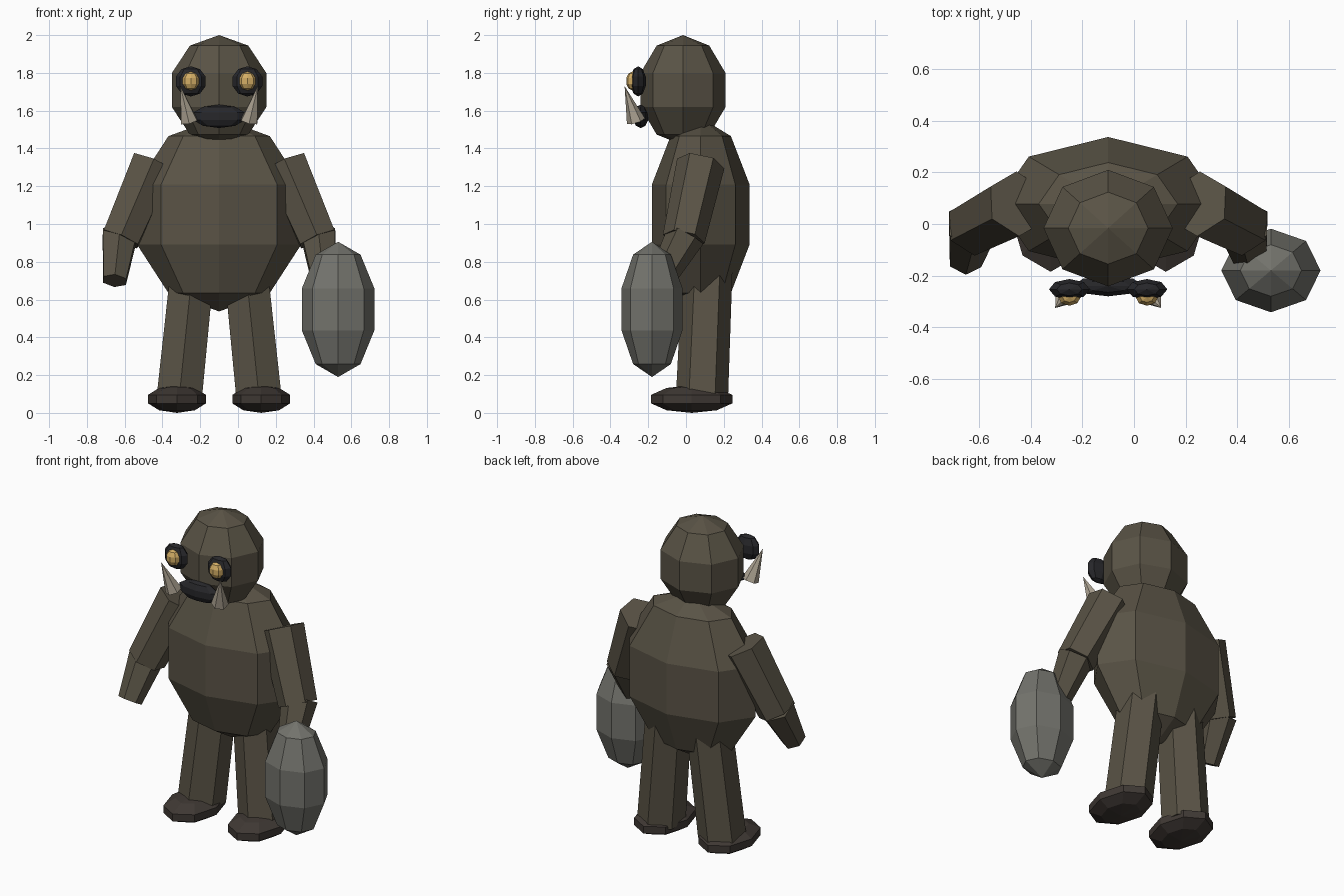
import bpy, bmesh
from mathutils import Vector, Matrix

if "Cube" in bpy.data.objects:
    bpy.data.objects.remove(bpy.data.objects["Cube"])

CX = -0.10  # the figure's plane of symmetry


def material(name, rgb):
    m = bpy.data.materials.new(name)
    m.diffuse_color = (*rgb, 1)
    m.use_nodes = True
    m.node_tree.nodes["Principled BSDF"].inputs["Base Color"].default_value = m.diffuse_color
    return m


HIDE = material("hide", (0.10, 0.086, 0.06))
SHOE = material("dark_hide", (0.05, 0.04, 0.034))
BLACK = material("black", (0.02, 0.02, 0.023))
GOLD = material("gold", (0.65, 0.42, 0.13))
IVORY = material("ivory", (0.42, 0.37, 0.29))
STONE = material("stone", (0.17, 0.17, 0.15))


def finish(name, bm, mat):
    me = bpy.data.meshes.new(name)
    bm.to_mesh(me)
    bm.free()
    me.materials.append(mat)
    ob = bpy.data.objects.new(name, me)
    bpy.context.collection.objects.link(ob)
    return ob


def ball(name, centre, radii, mat):
    """Low-poly ellipsoid, 8 segments by 5 bands."""
    bm = bmesh.new()
    bmesh.ops.create_uvsphere(bm, u_segments=8, v_segments=5, radius=1,
                              matrix=Matrix.Translation(centre) @ Matrix.Diagonal((*radii, 1)))
    return finish(name, bm, mat)


def limb(name, low, high, r_low, r_high, mat):
    """Tapered six-sided prism from the low point to the high point."""
    a, b = Vector(low), Vector(high)
    turn = Vector((0, 0, 1)).rotation_difference(b - a).to_matrix().to_4x4()
    bm = bmesh.new()
    bmesh.ops.create_cone(bm, cap_ends=True, segments=6, radius1=r_low, radius2=r_high,
                          depth=(b - a).length,
                          matrix=Matrix.Translation((a + b) / 2) @ turn)
    return finish(name, bm, mat)


# Torso, head and mouth
ball("body", (CX, 0.078, 1.05), (0.457, 0.272, 0.513), HIDE)
ball("head", (CX, -0.016, 1.709), (0.263, 0.237, 0.291), HIDE)
ball("mouth", (CX, -0.24, 1.57), (0.145, 0.042, 0.062), BLACK)

for side, s in (("left", -1), ("right", 1)):
    def at(dx, y, z):
        return (CX + s * dx, y, z)

    # Face
    ball(side + "_eye_socket", at(0.15, -0.253, 1.755), (0.083, 0.042, 0.08), BLACK)
    ball(side + "_eye", at(0.15, -0.283, 1.757), (0.046, 0.035, 0.05), GOLD)
    limb(side + "_tusk", at(0.16, -0.265, 1.545), at(0.205, -0.325, 1.73), 0.05, 0.0, IVORY)
    # Arms
    limb(side + "_upper_arm", at(0.522, -0.012, 0.92), at(0.35, 0.078, 1.32), 0.113, 0.128, HIDE)
    limb(side + "_forearm", at(0.553, -0.135, 0.70), at(0.525, 0.0, 0.945), 0.07, 0.105, HIDE)
    # Legs and feet
    limb(side + "_leg", at(0.21, 0.085, 0.09), at(0.137, 0.115, 0.80), 0.138, 0.132, HIDE)
    ball(side + "_foot", at(0.223, 0.03, 0.073), (0.161, 0.226, 0.073), SHOE)

# Stone club hanging from the right hand
ball("club", (0.53, -0.18, 0.548), (0.202, 0.17, 0.358), STONE)
